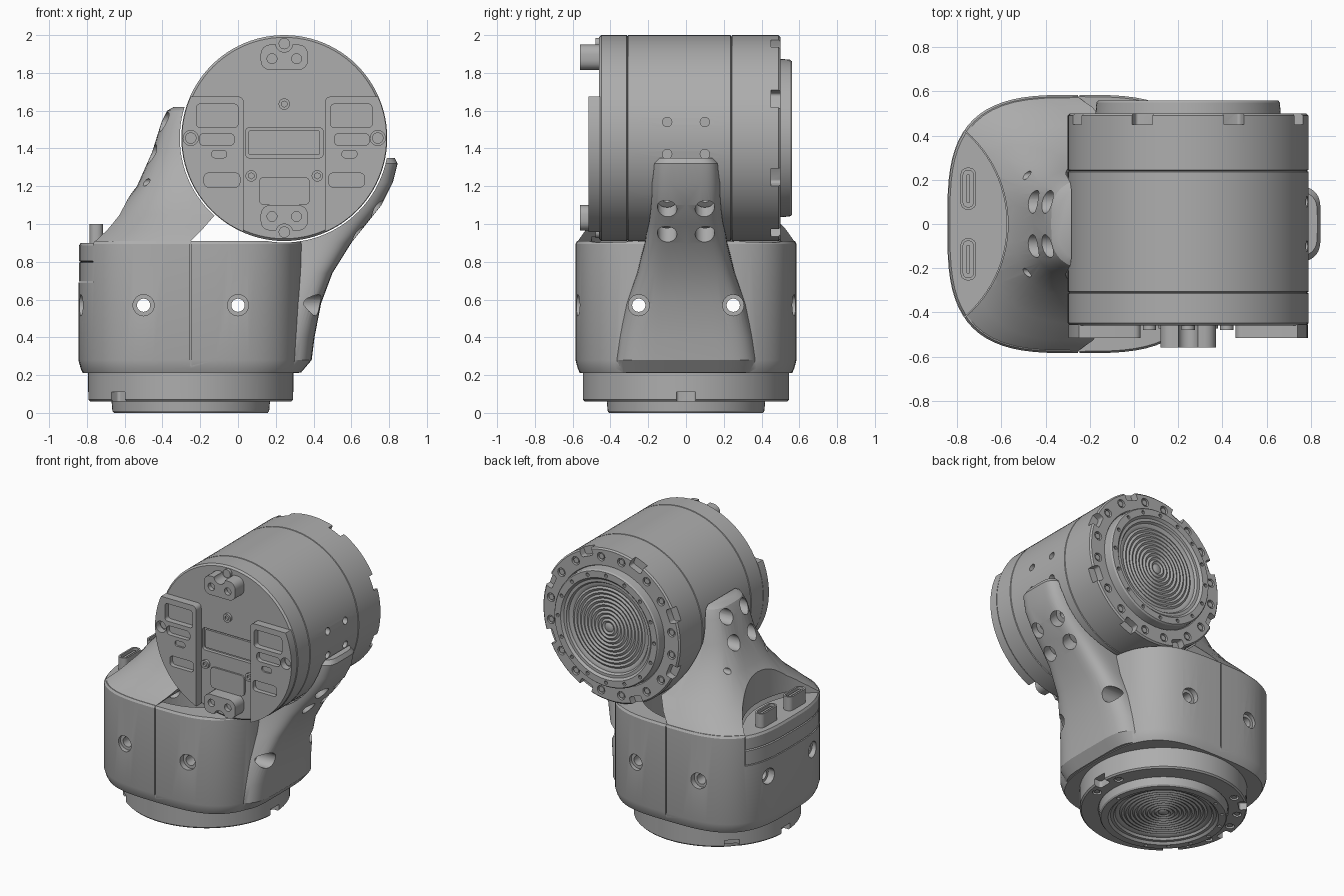
import bpy, bmesh, math
from mathutils import Vector, Matrix

if "Cube" in bpy.data.objects:
    bpy.data.objects.remove(bpy.data.objects["Cube"])

steel = bpy.data.materials.new("machined grey")
steel.use_nodes = True
GREY = (0.42, 0.42, 0.42, 1)
steel.diffuse_color = GREY
steel.node_tree.nodes["Principled BSDF"].inputs["Base Color"].default_value = GREY

MOTOR = Vector((0.245, 0, 1.455))   # upper motor axis point
BASE_X = -0.25                      # lower motor axis
SIDES = (-1, 1)


# ---------- helpers ----------
def make(name, bm):
    bmesh.ops.recalc_face_normals(bm, faces=bm.faces[:])
    mesh = bpy.data.meshes.new(name)
    bm.to_mesh(mesh)
    bm.free()
    mesh.materials.append(steel)
    ob = bpy.data.objects.new(name, mesh)
    bpy.context.collection.objects.link(ob)
    return ob


def boolean(target, bm, op="DIFFERENCE"):
    cutter = make("cutter", bm)
    cutter.hide_render = True
    mod = target.modifiers.new("bool", "BOOLEAN")
    mod.operation, mod.solver, mod.object = op, "EXACT", cutter
    bpy.context.view_layer.update()
    deps = bpy.context.evaluated_depsgraph_get()
    mesh = bpy.data.meshes.new_from_object(target.evaluated_get(deps))
    target.modifiers.clear()
    target.data = mesh
    bpy.data.objects.remove(cutter)


def loft(bm, rings):
    loops = [[bm.verts.new(p) for p in ring] for ring in rings]
    for a, b in zip(loops, loops[1:]):
        for i in range(len(a)):
            j = (i + 1) % len(a)
            bm.faces.new((a[i], a[j], b[j], b[i]))
    bm.faces.new(loops[0])
    bm.faces.new(loops[-1])
    return bm


def cyl(bm, r, a, b, n=24):
    a, b = Vector(a), Vector(b)
    rot = (b - a).to_track_quat("Z", "Y").to_matrix().to_4x4()
    bmesh.ops.create_cone(bm, cap_ends=True, segments=n, radius1=r, radius2=r,
                          depth=(b - a).length, matrix=Matrix.Translation((a + b) / 2) @ rot)
    return bm


def front(u, v, h):
    return (u, h, v)


def top(u, v, h):
    return (u, v, h)


def slab(bm, u0, u1, v0, v1, h0, h1, r=0.02, place=front):
    """Rounded rectangle prism."""
    pts = []
    corners = ((u1 - r, v1 - r), (u0 + r, v1 - r), (u0 + r, v0 + r), (u1 - r, v0 + r))
    for k, (cu, cv) in enumerate(corners):
        for s in range(5):
            a = math.pi / 2 * (k + s / 4)
            pts.append((cu + r * math.cos(a), cv + r * math.sin(a)))
    return loft(bm, [[place(u, v, h) for u, v in pts] for h in (h0, h1)])


def power(value, n):
    return math.copysign(abs(value) ** (2 / n), value)


def plan(z, grow=1.0):
    """Squarish round outline of the housing."""
    ring = []
    for i in range(72):
        a = math.tau * i / 72
        ring.append((BASE_X + 0.595 * grow * power(math.cos(a), 3.2),
                     0.585 * grow * power(math.sin(a), 3.2), z))
    return ring


def arm(rows, n):
    """Half-round rings given as height, outer x, inner x, half width."""
    rings = []
    for z, outer, inner, w in rows:
        angles = [math.pi * (i / 28 - 0.5) for i in range(29)]
        rings.append([(inner + (outer - inner) * abs(power(math.cos(a), n)),
                       w * power(math.sin(a), n), z) for a in angles])
    return loft(bmesh.new(), rings)


def polar(r, deg, h):
    a = math.radians(deg)
    return Vector((r * math.cos(a), r * math.sin(a), h))


def motor(name, profile, matrix, phase):
    """Turned motor body with flange on its local +z end."""
    out = [(0.545, 0.49), (0.535, 0.5), (0.425, 0.5), (0.42, 0.49), (0.415, 0.55), (0.407, 0.56),
           (0.36, 0.56), (0.345, 0.545), (0.325, 0.545), (0.315, 0.53)]
    ridges = [(0.3 - 0.014 * i, 0.53 - 0.008 * (i % 2)) for i in range(21)]
    bm = bmesh.new()
    loft(bm, [[polar(r, 360 * i / 96, h) for i in range(96)] for r, h in profile + out + ridges])
    bm.transform(matrix)
    ob = make(name, bm)
    # rim notches, screw wells and flange holes
    bm = bmesh.new()
    screws = bmesh.new()
    for k in range(8):
        a = 45 * k + phase
        notch = slab(bmesh.new(), 0.49, 0.6, -0.05, 0.05, 0.45, 0.53, 0.015, top)
        notch.transform(Matrix.Rotation(math.radians(a), 4, "Z"))
        tmp = bpy.data.meshes.new("tmp")
        notch.to_mesh(tmp)
        notch.free()
        bm.from_mesh(tmp)
        bpy.data.meshes.remove(tmp)
        for off in (-13, 13):
            cyl(bm, 0.03, polar(0.485, a + off, 0.48), polar(0.485, a + off, 0.53), 16)
            cyl(screws, 0.02, polar(0.485, a + off, 0.47), polar(0.485, a + off, 0.495), 12)
        for off in (0, 22.5):
            cyl(bm, 0.013, polar(0.383, a + off, 0.53), polar(0.383, a + off, 0.6), 10)
    bm.transform(matrix)
    screws.transform(matrix)
    boolean(ob, bm)
    make(name + "_screws", screws)
    return ob


def radial_holes(bm, r, degrees, inner):
    """Four-hole pattern facing away from the upper motor axis."""
    for deg in degrees:
        a = math.radians(deg)
        d = Vector((math.cos(a), 0, math.sin(a)))
        p = Vector((-math.sin(a), 0, math.cos(a)))
        for s in SIDES:
            for y in (-0.1, 0.1):
                c = MOTOR + p * 0.085 * s + Vector((0, y, 0))
                cyl(bm, r, c + d * inner, c + d * 0.95)
    return bm


# ---------- motors ----------
body = [(0.02, -0.46), (0.533, -0.46), (0.545, -0.448)]
for seam in (-0.31, 0.24):
    body += [(0.545, seam - 0.004), (0.537, seam), (0.545, seam + 0.004)]
upper = motor("upper_motor", body,
              Matrix.Translation(MOTOR) @ Matrix.Rotation(-math.pi / 2, 4, "X"), 22.5)
motor("lower_motor", [(0.02, 0.26), (0.545, 0.26)],
      Matrix.Translation((BASE_X, 0, 0.56)) @ Matrix.Rotation(math.pi, 4, "X"), 0)
boolean(upper, radial_holes(bmesh.new(), 0.025, (0, 180, -45), 0.5))
boolean(upper, slab(bmesh.new(), 0.04, 0.45, 1.35, 1.51, -0.5, -0.435))

# ---------- end cover of upper motor ----------
mx, mz = MOTOR.x, MOTOR.z


def disc():
    return cyl(bmesh.new(), 0.542, (mx, -0.7, mz), (mx, -0.4, mz), 96)


for s, name in ((-1, "right_cover_panel"), (1, "left_cover_panel")):
    def span(a, b):
        return sorted((mx + s * a, mx + s * b))
    panel = make(name, slab(bmesh.new(), *span(0.215, 0.6), 0.85, 1.675, -0.517, -0.455, 0.03))
    boolean(panel, disc(), "INTERSECT")
    cuts = slab(bmesh.new(), *span(0.245, 0.465), 1.51, 1.635, -0.6, -0.475)
    slab(cuts, *span(0.265, 0.45), 1.415, 1.48, -0.6, -0.485, 0.025)
    slab(cuts, *span(0.305, 0.385), 1.35, 1.39, -0.6, -0.505, 0.018)
    slab(cuts, *span(0.235, 0.425), 1.195, 1.27, -0.6, -0.485, 0.025)
    cyl(cuts, 0.04, (mx + s * 0.495, -0.6, mz), (mx + s * 0.495, -0.47, mz))
    boolean(panel, cuts)

for name, z0, z1, hz, sz in (("upper_connector", 1.815, 1.95, 1.875, 1.955),
                             ("lower_connector", 0.965, 1.1, 1.04, 0.955)):
    pod = make(name, slab(bmesh.new(), mx - 0.125, mx + 0.125, z0, z1, -0.56, -0.455, 0.05))
    boolean(pod, disc(), "INTERSECT")
    cuts = cyl(bmesh.new(), 0.045, (mx, -0.6, sz), (mx, -0.45, sz))
    for s in SIDES:
        cyl(cuts, 0.026, (mx + s * 0.065, -0.6, hz), (mx + s * 0.065, -0.53, hz))
    boolean(pod, cuts)

make("cover_tray", slab(bmesh.new(), 0.11, 0.38, 1.1, 1.25, -0.472, -0.455, 0.03))
make("window_pane", slab(bmesh.new(), 0.055, 0.435, 1.365, 1.495, -0.45, -0.43, 0.012))
bm = bmesh.new()
for x, z in ((mx, 1.635), (0.07, 1.255), (0.42, 1.255), (mx, 1.955), (mx, 0.957),
             (mx - 0.495, mz), (mx + 0.495, mz)):
    cyl(bm, 0.03, (x, -0.48, z), (x, -0.44, z))
cover_screws = make("cover_screws", bm)
bm = bmesh.new()
for v in ((mx, 1.635), (0.07, 1.255), (0.42, 1.255)):
    cyl(bm, 0.016, (v[0], -0.5, v[1]), (v[0], -0.465, v[1]), 6)
boolean(cover_screws, bm)

# ---------- housing with two cradle arms ----------
housing = make("housing", loft(bmesh.new(), [plan(0.21, 0.96), plan(0.235, 0.98), plan(0.28),
                                             plan(0.895), plan(0.91, 0.985)]))
tall_arm = [(0.85, -0.838, -0.25, 0.578), (0.91, -0.83, -0.25, 0.572), (0.97, -0.74, -0.19, 0.53),
            (1.05, -0.65, -0.12, 0.455), (1.2, -0.535, -0.1, 0.34), (1.38, -0.455, -0.1, 0.26),
            (1.54, -0.405, -0.1, 0.237), (1.6, -0.375, -0.1, 0.21), (1.62, -0.34, -0.1, 0.18)]
short_arm = [(0.215, 0.335, 0, 0.38), (0.28, 0.39, 0, 0.39), (0.4, 0.405, 0, 0.37),
             (0.58, 0.44, 0.1, 0.32), (0.74, 0.5, 0.15, 0.26), (0.9, 0.6, 0.2, 0.22),
             (1, 0.68, 0.25, 0.205), (1.1, 0.76, 0.3, 0.2), (1.22, 0.82, 0.4, 0.197),
             (1.32, 0.845, 0.4, 0.19), (1.35, 0.83, 0.4, 0.165)]
boolean(housing, arm(tall_arm, 3.2), "UNION")
boolean(housing, arm(short_arm, 5), "UNION")
boolean(housing, cyl(bmesh.new(), 0.553, (mx, -0.8, mz), (mx, 0.8, mz), 96))
boolean(housing, cyl(bmesh.new(), 0.5, (BASE_X, 0, 0.32), (BASE_X, 0, 0.93), 64))
DECK_X = -1.127
boolean(housing, cyl(bmesh.new(), 0.557, (DECK_X, 0, 0.69), (DECK_X, 0, 2), 96))

# screw bores through the walls, with wider mouths
along_x, along_y, mouths, seams = (bmesh.new() for _ in range(4))
HOLE_Z = 0.57
for s in SIDES:
    o = 0.25 * s
    cyl(along_x, 0.035, (-1.2, o, HOLE_Z), (0.9, o, HOLE_Z))
    cyl(along_y, 0.035, (BASE_X + o, -0.9, HOLE_Z), (BASE_X + o, 0.9, HOLE_Z))
    for t in SIDES:
        cyl(mouths, 0.056, (BASE_X + 0.54 * t, o, HOLE_Z), (BASE_X + 0.9 * t, o, HOLE_Z))
        cyl(mouths, 0.056, (BASE_X + o, 0.54 * t, HOLE_Z), (BASE_X + o, 0.9 * t, HOLE_Z))
    slab(seams, BASE_X - 0.004, BASE_X + 0.004, *sorted((0.577 * s, 0.65 * s)), 0.2, 0.92, 0.001, top)
for cutter in (along_x, along_y, mouths, seams):
    boolean(housing, cutter)
holes = radial_holes(bmesh.new(), 0.052, (180, -45), 0.45)
for s in SIDES:
    cyl(holes, 0.02, (-0.8, 0.22 * s, 1.22), (-0.42, 0.22 * s, 1.22), 16)
boolean(housing, holes)

# ---------- connector deck ----------
deck = make("connector_deck", loft(bmesh.new(), [plan(0.695, 0.995), plan(0.795, 0.995), plan(0.8, 0.98),
                                                 plan(0.805, 0.995), plan(0.885, 0.995), plan(0.9, 0.98)]))
boolean(deck, cyl(bmesh.new(), 0.553, (DECK_X, 0, 0.5), (DECK_X, 0, 1.2), 96), "INTERSECT")
for s, name in ((-1, "front_port"), (1, "back_port")):
    y = 0.16 * s
    port = make(name, slab(bmesh.new(), -0.785, -0.715, y - 0.095, y + 0.095, 0.89, 1, 0.03, top))
    boolean(port, slab(bmesh.new(), -0.773, -0.727, y - 0.083, y + 0.083, 0.94, 1.1, 0.02, top))
    make(name + "_tongue", slab(bmesh.new(), -0.758, -0.742, y - 0.065, y + 0.065, 0.93, 0.99, 0.006, top))

# ---------- shading ----------
bpy.ops.object.select_all(action="DESELECT")
for ob in bpy.context.collection.objects:
    if ob.type == "MESH":
        ob.select_set(True)
        bpy.context.view_layer.objects.active = ob
bpy.ops.object.shade_smooth_by_angle(angle=math.radians(30))
